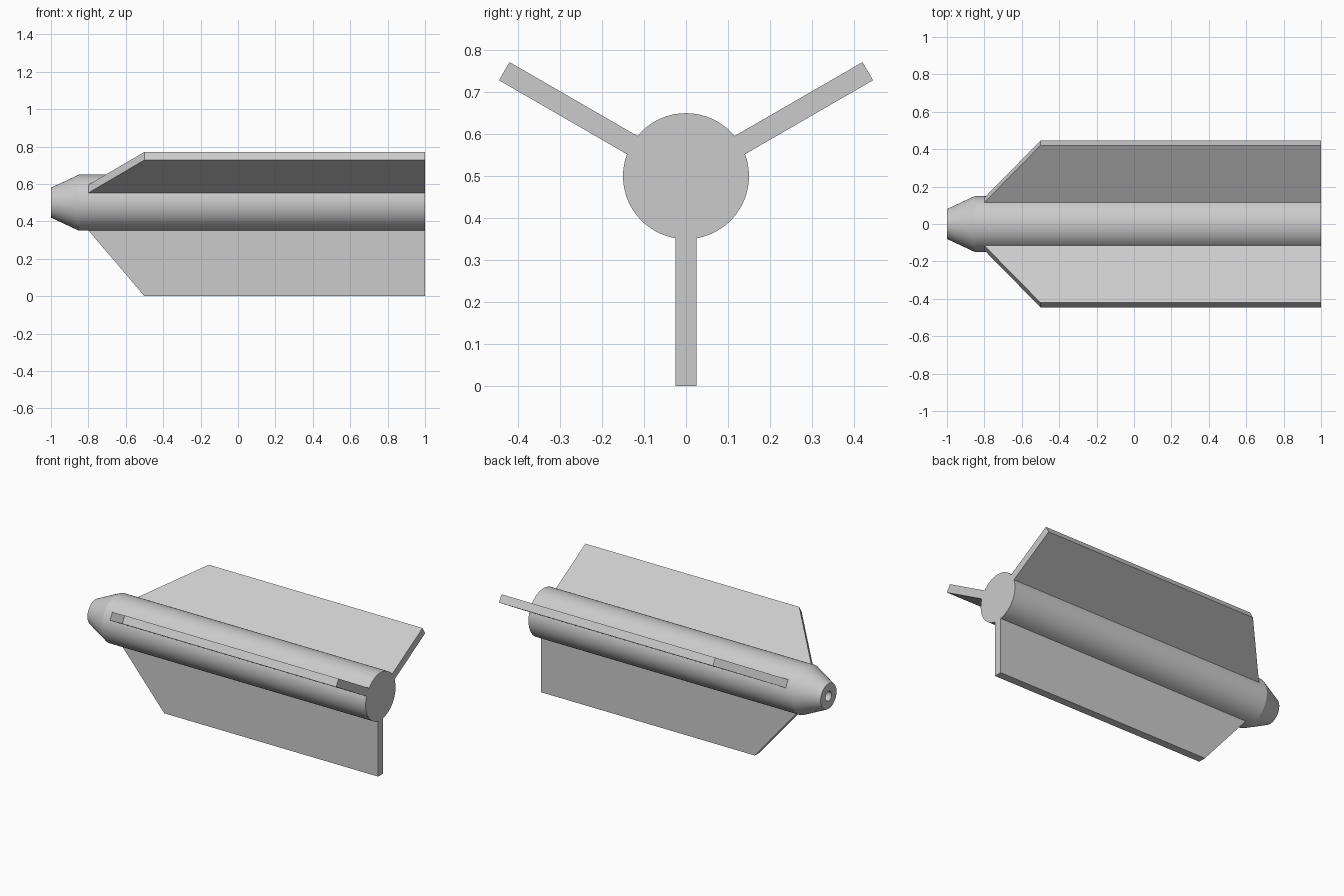
import bpy, bmesh, math
from mathutils import Matrix, Vector

if "Cube" in bpy.data.objects:
    bpy.data.objects.remove(bpy.data.objects["Cube"], do_unlink=True)

AXIS_Z = 0.5
SEGMENTS = 72

grey = bpy.data.materials.new("light_grey")
grey.use_nodes = True
colour = (0.6, 0.6, 0.6, 1)
grey.diffuse_color = colour
grey.node_tree.nodes["Principled BSDF"].inputs["Base Color"].default_value = colour


def add_object(name, bm):
    bmesh.ops.recalc_face_normals(bm, faces=bm.faces)
    mesh = bpy.data.meshes.new(name)
    bm.to_mesh(mesh)
    bm.free()
    mesh.materials.append(grey)
    obj = bpy.data.objects.new(name, mesh)
    obj.location.z = AXIS_Z
    bpy.context.collection.objects.link(obj)
    return obj


# Body: one turned profile of (x, radius), from the nose bore to the flat tail
profile = [(-0.7, 0), (-0.7, 0.03), (-1, 0.03), (-1, 0.08),
           (-0.85, 0.15), (1, 0.15), (1, 0)]
bm = bmesh.new()
points = [bm.verts.new((x, 0, r)) for x, r in profile]
edges = [bm.edges.new(pair) for pair in zip(points, points[1:])]
bmesh.ops.spin(bm, geom=points + edges, cent=(0, 0, 0), axis=(1, 0, 0),
               angle=math.tau, steps=SEGMENTS)
bmesh.ops.remove_doubles(bm, verts=bm.verts, dist=0.0001)
body = add_object("body", bm)
bpy.ops.object.select_all(action='DESELECT')
body.select_set(True)
bpy.context.view_layer.objects.active = body
bpy.ops.object.shade_smooth_by_angle(angle=math.radians(20))

# Fins: a swept plate outline of (x, distance from axis), repeated three times
outline = [(-0.8, 0.135), (-0.8, 0.148), (-0.5, 0.5), (1, 0.5), (1, 0.135)]
THICKNESS = 0.05
for name, turn in (("bottom_fin", 0), ("front_fin", -120), ("back_fin", 120)):
    bm = bmesh.new()
    face = bm.faces.new([bm.verts.new((x, -THICKNESS / 2, -r)) for x, r in outline])
    extruded = bmesh.ops.extrude_face_region(bm, geom=[face])["geom"]
    bmesh.ops.translate(bm, vec=Vector((0, THICKNESS, 0)),
                        verts=[v for v in extruded if isinstance(v, bmesh.types.BMVert)])
    bmesh.ops.rotate(bm, verts=bm.verts, cent=(0, 0, 0),
                     matrix=Matrix.Rotation(math.radians(turn), 3, 'X'))
    add_object(name, bm)
